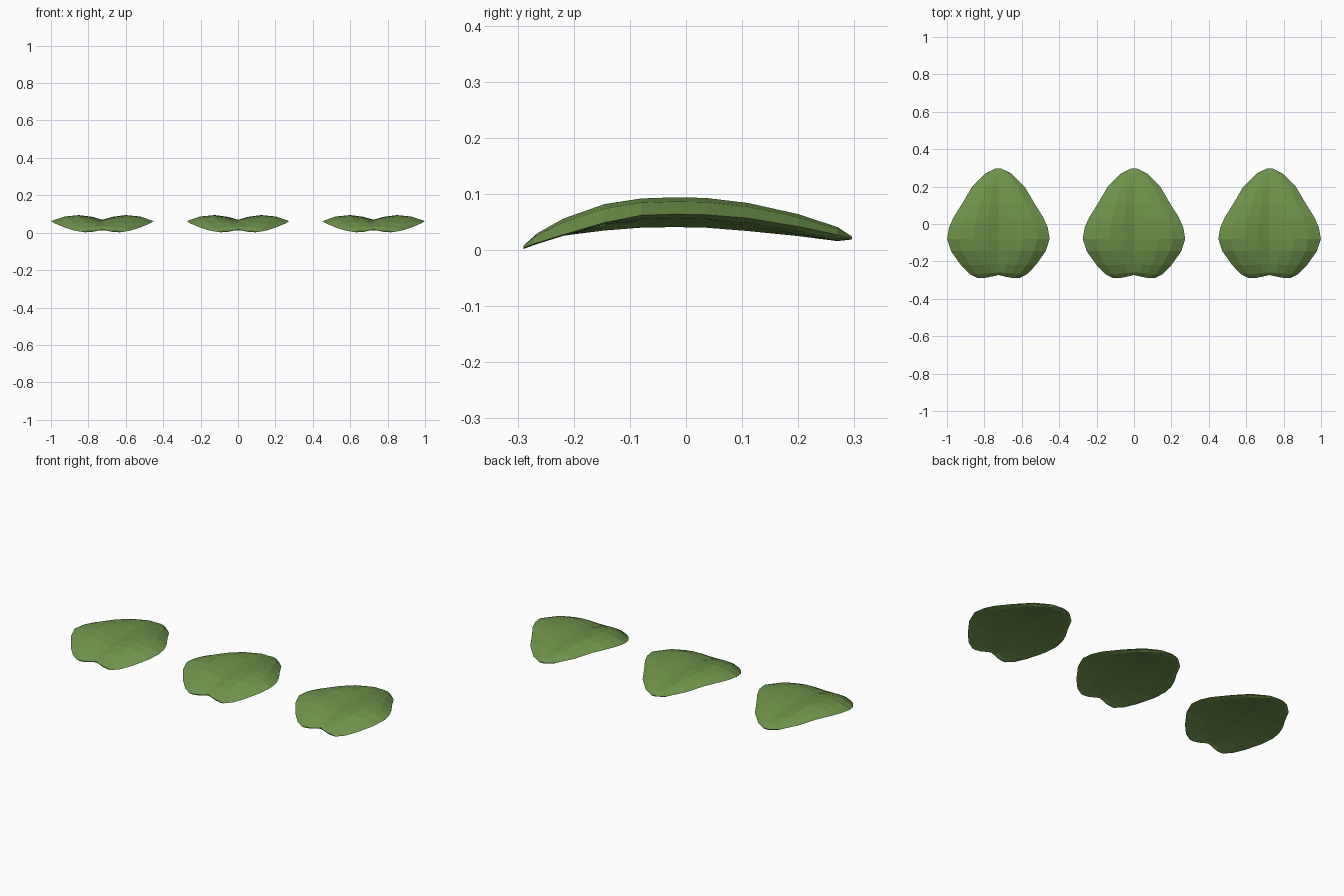
import bpy, bmesh

if "Cube" in bpy.data.objects:
    bpy.data.objects.remove(bpy.data.objects["Cube"])

green = bpy.data.materials.new("leaf green")
green.diffuse_color = (0.155, 0.29, 0.068, 1)
green.use_nodes = True
green.node_tree.nodes["Principled BSDF"].inputs["Base Color"].default_value = green.diffuse_color

# Stations along a leaf: y, half width, z of rim, lobe crest, centre valley, underside rib
STATIONS = [
    (-0.290, 0.110, 0.004, 0.009, 0.020, 0.013),
    (-0.268, 0.153, 0.012, 0.030, 0.032, 0.018),
    (-0.220, 0.200, 0.027, 0.056, 0.045, 0.026),
    (-0.145, 0.253, 0.049, 0.082, 0.060, 0.035),
    (-0.080, 0.274, 0.062, 0.092, 0.067, 0.040),
    (-0.020, 0.264, 0.064, 0.094, 0.069, 0.041),
    (0.035, 0.240, 0.063, 0.093, 0.069, 0.040),
    (0.110, 0.193, 0.057, 0.084, 0.066, 0.034),
    (0.200, 0.140, 0.042, 0.064, 0.056, 0.025),
    (0.270, 0.070, 0.027, 0.041, 0.040, 0.016),
    (0.296, 0.016, 0.021, 0.024, 0.024, 0.019),
]


def section(y, w, rim, crest, valley, rib, notch):
    """Closed cross-section: grooved top from left rim to right, then underside back."""
    low = rib + (crest - valley) * 0.45
    top = [(0, valley), (0.22, valley + (crest - valley) * 0.65), (0.48, crest),
           (0.76, rim + (crest - rim) * 0.75), (1, rim)]
    bot = [(0.84, min(rim - 0.002, low + (rim - low) * 0.4)),
           (0.5, min(low, rim)), (0.22, rib + (low - rib) * 0.5), (0, rib)]
    ring = [(-u, z) for u, z in top[:0:-1]] + top + bot + [(-u, z) for u, z in bot[-2::-1]]
    return [(u * w, y + notch * max(0, 1 - abs(u) / 0.7), z) for u, z in ring]


def leaf(name, x):
    bm = bmesh.new()
    notches = {0: 0.017, 1: 0.010, 2: 0.004}
    rings = [[bm.verts.new(p) for p in section(*s, notches.get(i, 0))]
             for i, s in enumerate(STATIONS)]
    n = len(rings[0])
    for a, b in zip(rings, rings[1:]):
        for i in range(n):
            j = (i + 1) % n
            bm.faces.new((a[i], a[j], b[j], b[i]))
    # end caps: strips between top and underside points
    for r in (rings[0], rings[-1]):
        for i in range(n // 2):
            quad = list(dict.fromkeys((r[i], r[i + 1], r[(n - i - 1) % n], r[(n - i) % n])))
            if len(quad) > 2:
                bm.faces.new(quad)
    bmesh.ops.recalc_face_normals(bm, faces=bm.faces)
    me = bpy.data.meshes.new(name)
    bm.to_mesh(me)
    bm.free()
    me.materials.append(green)
    ob = bpy.data.objects.new(name, me)
    ob.location.x = x
    bpy.context.collection.objects.link(ob)


# Row of three identical leaves
for name, x in (("left_leaf", -0.725), ("middle_leaf", 0), ("right_leaf", 0.725)):
    leaf(name, x)
